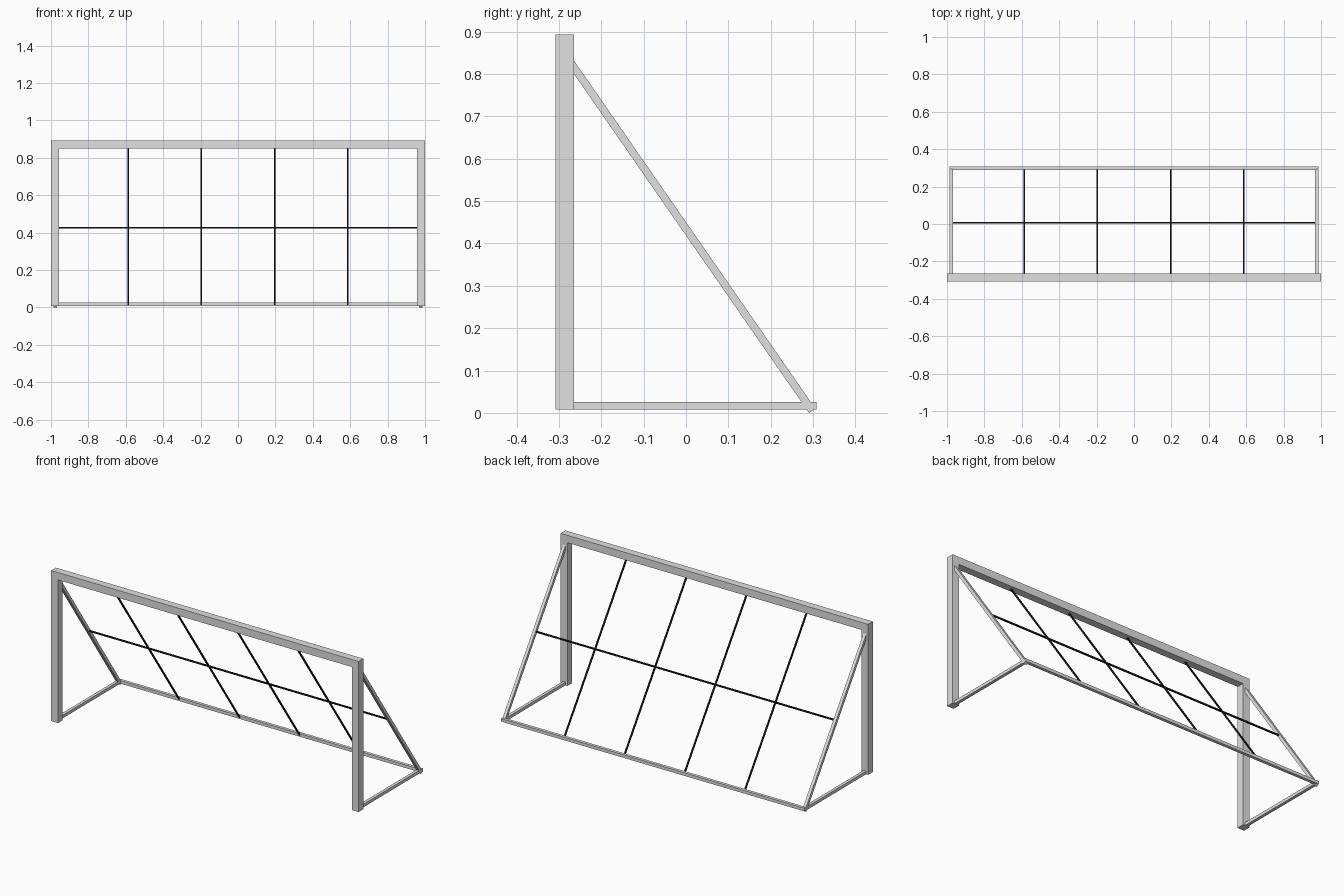
import bpy
import math
from mathutils import Vector

cube = bpy.data.objects.get("Cube")
if cube:
    bpy.data.objects.remove(cube, do_unlink=True)


def material(name, value):
    mat = bpy.data.materials.new(name)
    mat.use_nodes = True
    colour = (value, value, value, 1)
    mat.diffuse_color = colour
    mat.node_tree.nodes["Principled BSDF"].inputs["Base Color"].default_value = colour
    return mat


def bar(name, start, end, width, mat):
    """Square bar between two points, along x or within a yz plane."""
    start, end = Vector(start), Vector(end)
    d = end - start
    bpy.ops.mesh.primitive_cube_add(size=1, location=(start + end) / 2)
    ob = bpy.context.object
    ob.name = name
    if abs(d.x) > 0.001:
        ob.scale = (d.length, width, width)
    else:
        ob.scale = (width, d.length, width)
        ob.rotation_euler.x = math.atan2(d.z, d.y)
    ob.data.materials.append(mat)
    return ob


frame = material("light grey frame", 0.75)
net = material("black net", 0.01)

POST, RAIL, CORD = 0.044, 0.018, 0.008
SIDE = 1 - POST / 2          # centre of the posts in x
FRONT, BACK = -0.286, 0.299  # centres of the posts and the rear rail in y
BASE, TOP = 0.008, 0.893
LOW = BASE + RAIL / 2
BRACE_TOP, BRACE_FOOT = (FRONT, 0.847), (0.298, 0.005)

# Posts, ground rails and sloping braces on both sides
for side, s in (("left", 1), ("right", -1)):
    x = s * SIDE
    bar(side + "_post", (x, FRONT, BASE), (x, FRONT, TOP - POST), POST, frame)
    bar(side + "_ground_rail", (x, FRONT, LOW), (x, BACK + RAIL / 2, LOW), RAIL, frame)
    bar(side + "_brace", (x, *BRACE_TOP), (x, *BRACE_FOOT), RAIL, frame)

# Crossbar and rear ground rail
bar("crossbar", (-1, FRONT, TOP - POST / 2), (1, FRONT, TOP - POST / 2), POST, frame)
bar("rear_ground_rail", (-SIDE, BACK, LOW), (SIDE, BACK, LOW), RAIL, frame)

# Sloping net cords, evenly spaced between the braces
for i in range(1, 5):
    x = SIDE * (i * 2 / 5 - 1)
    bar(f"net_cord_{i}", (x, *BRACE_TOP), (x, 0.296, 0.012), CORD, net)

# Cross cord halfway down the slope
y, z = ((a + b) / 2 for a, b in zip(BRACE_TOP, BRACE_FOOT))
bar("net_cross_cord", (-SIDE, y, z), (SIDE, y, z), CORD, net)
